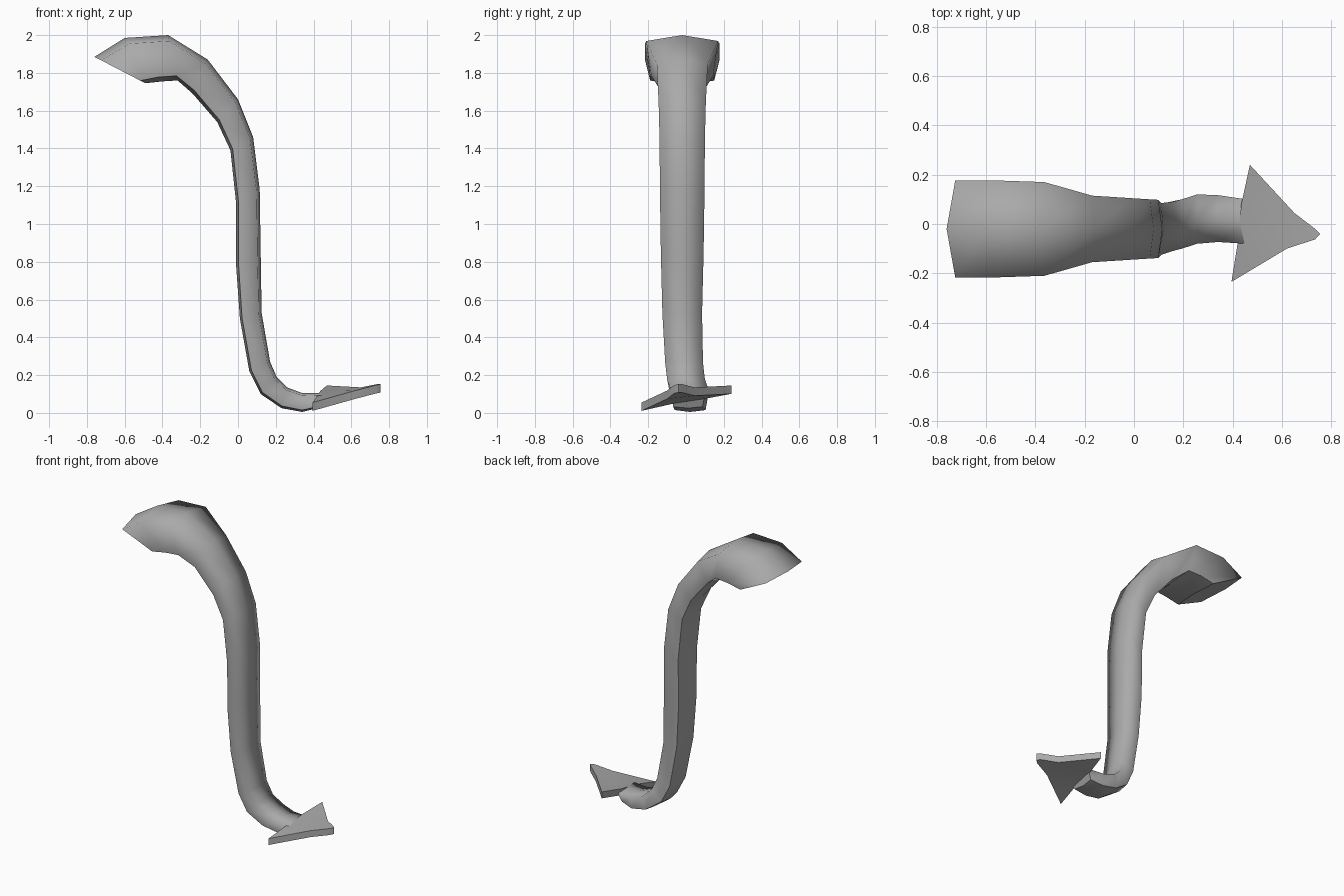
import bpy, bmesh

cube = bpy.data.objects.get("Cube")
if cube:
    bpy.data.objects.remove(cube)

grey = bpy.data.materials.new("plain grey")
grey.use_nodes = True
colour = (0.4, 0.4, 0.4, 1)
grey.diffuse_color = colour
grey.node_tree.nodes["Principled BSDF"].inputs["Base Color"].default_value = colour


def finish(name, bm):
    bmesh.ops.recalc_face_normals(bm, faces=bm.faces)
    mesh = bpy.data.meshes.new(name)
    bm.to_mesh(mesh)
    bm.free()
    mesh.materials.append(grey)
    ob = bpy.data.objects.new(name, mesh)
    bpy.context.collection.objects.link(ob)
    return ob


# Tail: outer x, z, inner x, z, half width, centre y at each station
stations = [
    (-.76, 1.885, -.49, 1.745, .197, -.02),
    (-.60, 1.985, -.40, 1.755, .197, -.02),
    (-.37, 2.00, -.32, 1.76, .19, -.02),
    (-.16, 1.87, -.24, 1.69, .135, -.02),
    (0, 1.66, -.11, 1.54, .125, -.02),
    (.08, 1.46, -.04, 1.39, .12, -.02),
    (.115, 1.18, -.01, 1.11, .118, -.02),
    (.12, .85, -.01, .78, .113, -.02),
    (.125, .53, .01, .50, .105, -.02),
    (.17, .27, .06, .22, .10, -.01),
    (.205, .19, .12, .10, .10, 0),
    (.26, .135, .23, .025, .10, .02),
    (.34, .105, .34, .005, .095, .022),
    (.46, .105, .42, .025, .09, .01),
]
# Six-sided section: fraction from outer to inner, fraction of half width
section = [(0, 0), (.13, 1), (.9, .86), (1, 0), (.9, -.86), (.13, -1)]
bm = bmesh.new()
rings = []
for ox, oz, ix, iz, half, cy in stations:
    rings.append([bm.verts.new((ox + (ix - ox) * t, cy + half * w, oz + (iz - oz) * t))
                  for t, w in section])
n = len(section)
for a, b in zip(rings, rings[1:]):
    for i in range(n):
        j = (i + 1) % n
        bm.faces.new((a[i], a[j], b[j], b[i])).smooth = True
bm.faces.new(rings[0])
bm.faces.new(rings[-1])
# Crisp corners along the inner face and around both ends
for a, b in zip(rings, rings[1:]):
    for i in (2, 4):
        bm.edges.get((a[i], b[i])).smooth = False
for ring in (rings[0], rings[-1]):
    for i in range(n):
        bm.edges.get((ring[i], ring[(i + 1) % n])).smooth = False
finish("tail", bm)

# Barbed tip: tilted slab with swept sides
outline = [(.395, -.235, .055), (.62, -.10, .118), (.735, -.062, .148), (.755, -.04, .152),
           (.735, -.02, .152), (.65, .045, .135), (.47, .24, .145),
           (.435, .08, .115), (.42, -.08, .09)]
bm = bmesh.new()
top = [bm.verts.new(p) for p in outline]
low = [bm.verts.new((x, y, z - .044)) for x, y, z in outline]
for ring in (top, low):
    bmesh.ops.triangulate(bm, faces=[bm.faces.new(ring)])
for i in range(len(top)):
    j = (i + 1) % len(top)
    bm.faces.new((top[i], top[j], low[j], low[i]))
tip = finish("barbed_tip", bm)
bpy.context.view_layer.objects.active = tip
tip.select_set(True)
bpy.ops.object.shade_smooth_by_angle()
